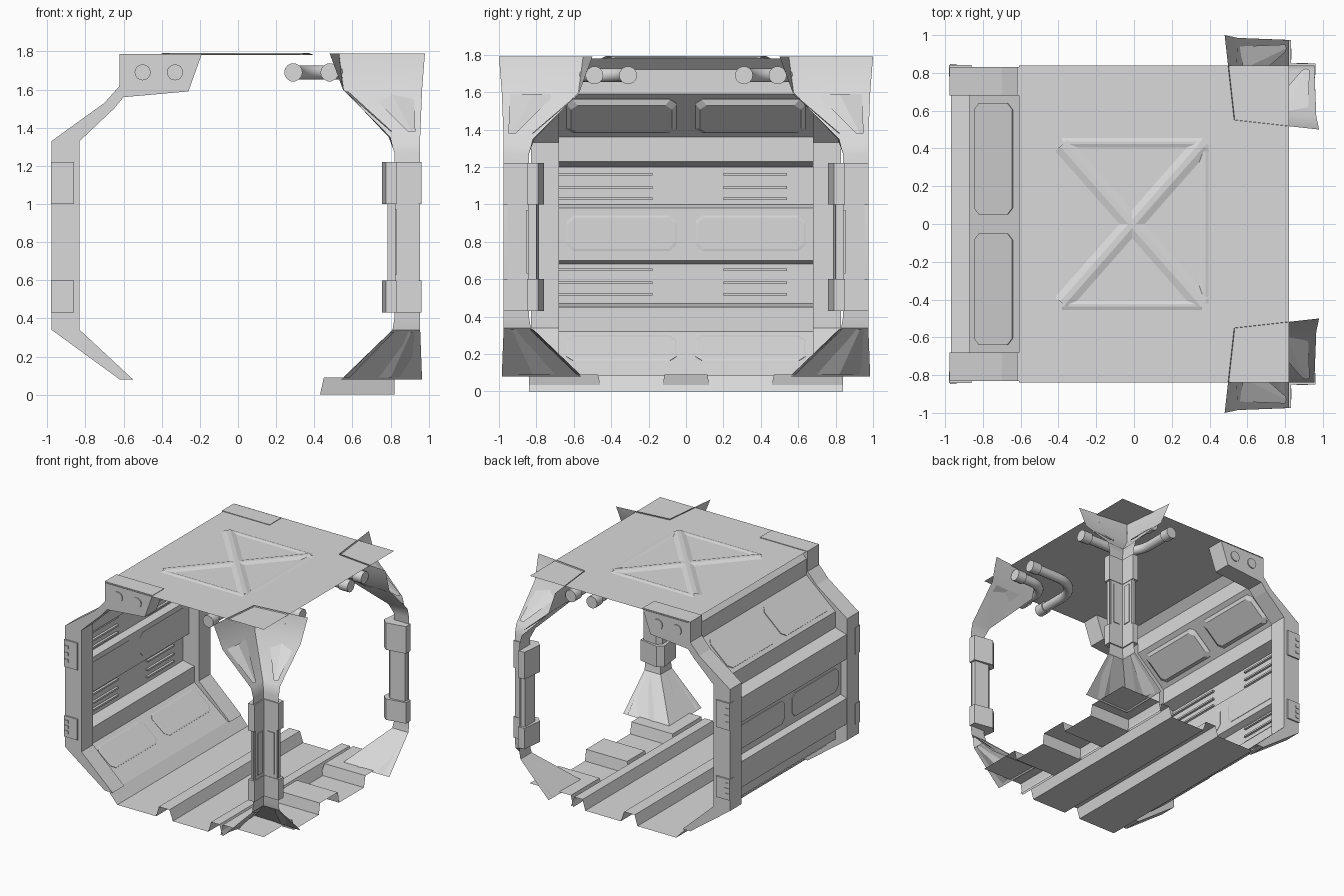
import bpy, bmesh, math
from mathutils import Vector

cube = bpy.data.objects.get("Cube")
if cube:
    bpy.data.objects.remove(cube)

grey = bpy.data.materials.new("light_grey")
grey.use_nodes = True
COLOUR = (0.7, 0.7, 0.7, 1)
grey.diffuse_color = COLOUR
grey.node_tree.nodes["Principled BSDF"].inputs["Base Color"].default_value = COLOUR


def finish(name, bm):
    bmesh.ops.recalc_face_normals(bm, faces=bm.faces)
    mesh = bpy.data.meshes.new(name)
    bm.to_mesh(mesh)
    bm.free()
    mesh.materials.append(grey)
    obj = bpy.data.objects.new(name, mesh)
    bpy.context.collection.objects.link(obj)
    return obj


def smooth(obj, angle):
    bpy.ops.object.select_all(action='DESELECT')
    obj.select_set(True)
    bpy.context.view_layer.objects.active = obj
    bpy.ops.object.shade_smooth_by_angle(angle=math.radians(angle))


def loft(name, rings, closed=False, caps=False):
    """Skin between rows of points."""
    bm = bmesh.new()
    rows = [[bm.verts.new(p) for p in ring] for ring in rings]
    n = len(rows[0])
    for a, b in zip(rows, rows[1:]):
        for i in range(n if closed else n - 1):
            j = (i + 1) % n
            bm.faces.new((a[i], a[j], b[j], b[i]))
    if caps:
        bm.faces.new(rows[0])
        bm.faces.new(rows[-1])
    return finish(name, bm)


def prism_y(name, outline, y0, y1):
    return loft(name, [[(x, y, z) for x, z in outline] for y in (y0, y1)], True, True)


def prism_z(name, outline, z0, z1):
    return loft(name, [[(x, y, z) for x, y in outline] for z in (z0, z1)], True, True)


def sheet(name, profile, y0, y1):
    return loft(name, [[(x, y, z) for x, z in profile] for y in (y0, y1)])


def box(name, x0, x1, y0, y1, z0, z1):
    return prism_z(name, [(x0, y0), (x1, y0), (x1, y1), (x0, y1)], z0, z1)


def window(name, a, b, y0, y1, rise, bevel):
    """Chamfered panel on the wall line a-b, raised towards the inside."""
    a, b = Vector((a[0], 0, a[1])), Vector((b[0], 0, b[1]))
    along = (b - a).normalized()
    inward = along.cross(Vector((0, 1, 0)))
    rings = []
    for inset, lift in ((0, -0.006), (0, 0.003), (bevel, rise)):
        u0, u1, v0, v1, c = inset, (b - a).length - inset, y0 + inset, y1 - inset, 0.035
        outline = [(u0 + c, v0), (u1 - c, v0), (u1, v0 + c), (u1, v1 - c),
                   (u1 - c, v1), (u0 + c, v1), (u0, v1 - c), (u0, v0 + c)]
        rings.append([a + along * u + Vector((0, v, 0)) + inward * lift for u, v in outline])
    loft(name, rings, True, True)


# Side wall: stepped shell
upper_top, upper_low = (-0.61, 1.59), (-0.87, 1.36)
lower_top, lower_low = (-0.87, 0.32), (-0.57, 0.08)
sheet("wall_shell", [(-0.55, 1.78), (-0.61, 1.72), upper_top, upper_low, (-0.87, 1.23), (-0.97, 1.2),
                     (-0.97, 1.0), (-0.92, 0.98), (-0.92, 0.7), (-0.97, 0.68), (-0.97, 0.47),
                     (-0.87, 0.45), lower_top, lower_low], -0.7, 0.7)


def between(p, q, t):
    return (p[0] + (q[0] - p[0]) * t, p[1] + (q[1] - p[1]) * t)


# Wall windows on the upper slope, middle and lower slope
for y0, y1, side in ((0.05, 0.64, "back"), (-0.64, -0.05, "front")):
    window("upper_window_" + side, between(upper_top, upper_low, 0.12),
           between(upper_top, upper_low, 0.9), y0, y1, 0.022, 0.025)
    window("middle_window_" + side, (-0.92, 0.94), (-0.92, 0.75), y0, y1, 0.005, 0.01)
    window("lower_window_" + side, between(lower_top, lower_low, 0.1),
           between(lower_top, lower_low, 0.65), y0, y1, 0.005, 0.01)

# Thin rails on the inside of the wall
for z in (1.16, 1.09, 1.03, 0.65, 0.58, 0.52):
    box("wall_rail", -0.969, -0.95, -0.68, -0.18, z - 0.007, z + 0.007)
    box("wall_rail", -0.969, -0.95, 0.2, 0.54, z - 0.007, z + 0.007)

# Wall end frames with clips and pipe stubs
frame = [(-0.977, 0.34), (-0.977, 1.33), (-0.7, 1.53), (-0.62, 1.62), (-0.62, 1.785), (-0.19, 1.785),
         (-0.26, 1.59), (-0.6, 1.56), (-0.65, 1.5), (-0.83, 1.33), (-0.83, 0.34), (-0.55, 0.08), (-0.62, 0.08)]
for s, side in ((1, "back"), (-1, "front")):
    prism_y("wall_frame_" + side, frame, s * 0.68, s * 0.83)
    for z0, z1 in ((1.0, 1.22), (0.43, 0.6)):
        box("frame_clip_" + side, -0.98, -0.86, s * 0.78, s * 0.842, z0, z1)
        for k in range(3):
            z = z0 + (z1 - z0) * (k + 1) / 4
            box("clip_tooth_" + side, -0.975, -0.94, s * 0.83, s * 0.847, z - 0.012, z + 0.012)
    for x in (-0.5, -0.33):
        stub = [(x + 0.042 * math.cos(t * math.tau / 16), 1.69 + 0.042 * math.sin(t * math.tau / 16))
                for t in range(16)]
        smooth(prism_y("pipe_stub_" + side, stub, s * 0.66, s * 0.838), 40)

# Ribbed floor
sheet("floor", [(-0.57, 0.08), (-0.5, 0), (-0.15, 0), (-0.125, 0.085), (-0.03, 0.085), (0, 0),
                (0.32, 0), (0.345, 0.085), (0.42, 0.085), (0.45, 0)], -0.84, 0.84)

# Floor steps along the open side: raised covers with open undersides and outer ends
for y0, y1 in ((-0.45, -0.13), (0.13, 0.45)):
    sheet("floor_strip", [(0.43, 0), (0.82, 0)], y0, y1)
for y0, y1, i0, i1 in ((-0.84, -0.45, 0, 0.02), (-0.13, 0.13, 0.015, 0.015), (0.45, 0.84, 0.02, 0)):
    bottom = [(0.82, y0, 0), (0.43, y0, 0), (0.43, y1, 0), (0.82, y1, 0)]
    top = [(0.82, y0 + i0, 0.09), (0.45, y0 + i0, 0.09), (0.45, y1 - i1, 0.09), (0.82, y1 - i1, 0.09)]
    step = loft("floor_step", [bottom, top], False, True)
    bm = bmesh.new()
    bm.from_mesh(step.data)
    unseen = [f for f in bm.faces if f.calc_center_median().z < 0.01
              or abs(f.calc_center_median().y) > 0.83]
    bmesh.ops.delete(bm, geom=unseen, context='FACES_ONLY')
    bm.to_mesh(step.data)
    bm.free()

# Ceiling with a raised cross and border
sheet("ceiling", [(-0.61, 1.78), (0.82, 1.78)], -0.84, 0.84)


def ridge(name, p, q, half, height):
    p, q = Vector((*p, 1.78)), Vector((*q, 1.78))
    side = (q - p).normalized().cross(Vector((0, 0, 1))) * half
    up = Vector((0, 0, height))
    loft(name, [[e - side, e - side * 0.3 + up, e + side * 0.3 + up, e + side] for e in (p, q)])


for s in (1, -1):
    ridge("ceiling_cross", (-0.38, -0.42 * s), (0.36, 0.42 * s), 0.05, 0.012)
    ridge("ceiling_border", (-0.38, 0.43 * s), (0.36, 0.43 * s), 0.025, 0.006)
ridge("ceiling_border", (0.37, -0.42), (0.37, 0.42), 0.025, 0.006)

# Corner pillars: flared folded sheets with clips, bars and bent pipes
levels = [(1.79, 0.53, 0.98, 0.48), (1.6, 0.555, 0.965, 0.55), (1.35, 0.79, 0.955, 0.8),
          (1.27, 0.82, 0.955, 0.82), (0.4, 0.82, 0.955, 0.82), (0.34, 0.81, 0.955, 0.81),
          (0.08, 0.54, 0.965, 0.55)]
clip = [(0.962, 0.85), (0.962, 0.79), (0.8, 0.76), (0.755, 0.8), (0.775, 0.975), (0.83, 0.975), (0.83, 0.85)]
bar = [(0.945, 0.846), (0.945, 0.8), (0.82, 0.785), (0.785, 0.82), (0.785, 0.955), (0.826, 0.955), (0.826, 0.846)]
for s, side in ((1, "back"), (-1, "front")):
    rings = [[(w, s * (e + 0.02), z), (p, s * (p + 0.02), z), (e, s * (w + 0.02), z)]
             for z, p, w, e in levels]
    smooth(loft("pillar_" + side, rings), 35)
    for z0, z1 in ((1.0, 1.22), (0.43, 0.6)):
        prism_z("pillar_clip_" + side, [(x, s * y) for x, y in clip], z0, z1)
    prism_z("pillar_bar_" + side, [(x, s * y) for x, y in bar], 0.6, 1.0)
    box("pillar_plate_" + side, 0.86, 0.92, s * 0.846, s * 0.853, 0.63, 0.97)
    box("pillar_plate_" + side, 0.826, 0.833, s * 0.87, s * 0.93, 0.63, 0.97)
    # Low wedges on the flares and feet
    for z0, z1, a, lift in ((1.38, 1.59, 0.57, 0.008), (0.33, 0.09, 0.565, 0.02)):
        loft("flare_rib_" + side, [[(0.89, s * 0.815, z0), (0.91, s * (0.815 + lift), z0), (0.93, s * 0.815, z0)],
                                   [(0.68, s * a, z1), (0.8, s * (a + lift), z1), (0.92, s * a, z1)]])
        loft("flare_rib_" + side, [[(0.8, s * 0.91, z0), (0.8 + lift, s * 0.93, z0), (0.8, s * 0.95, z0)],
                                   [(a - 0.01, s * 0.7, z1), (a + lift, s * 0.82, z1), (a - 0.01, s * 0.94, z1)]])
    for x, y, bend in ((0.29, 0.31, 0.22), (0.48, 0.49, 0.15)):
        path = [(x, 0.78)]
        for k in range(9):
            t = math.pi + k * math.pi / 16
            path.append((x + bend + bend * math.cos(t), y + bend + bend * math.sin(t)))
        path.append((0.78, y))
        runs = [("bent_pipe_", path, 0.038), ("pipe_collar_", [(x, 0.72), (x, 0.8)], 0.048),
                ("pipe_collar_", [(0.72, y), (0.8, y)], 0.048)]
        for name, pts, radius in runs:
            # Sweep a round section along the pipe
            rings = []
            for i, p in enumerate(pts):
                d = Vector(pts[min(i + 1, len(pts) - 1)]) - Vector(pts[max(i - 1, 0)])
                d.normalize()
                rings.append([(p[0] - d.y * radius * math.cos(a), s * (p[1] + d.x * radius * math.cos(a)),
                               1.69 + radius * math.sin(a))
                              for a in (k * math.tau / 14 for k in range(14))])
            smooth(loft(name + side, rings, True, True), 40)
